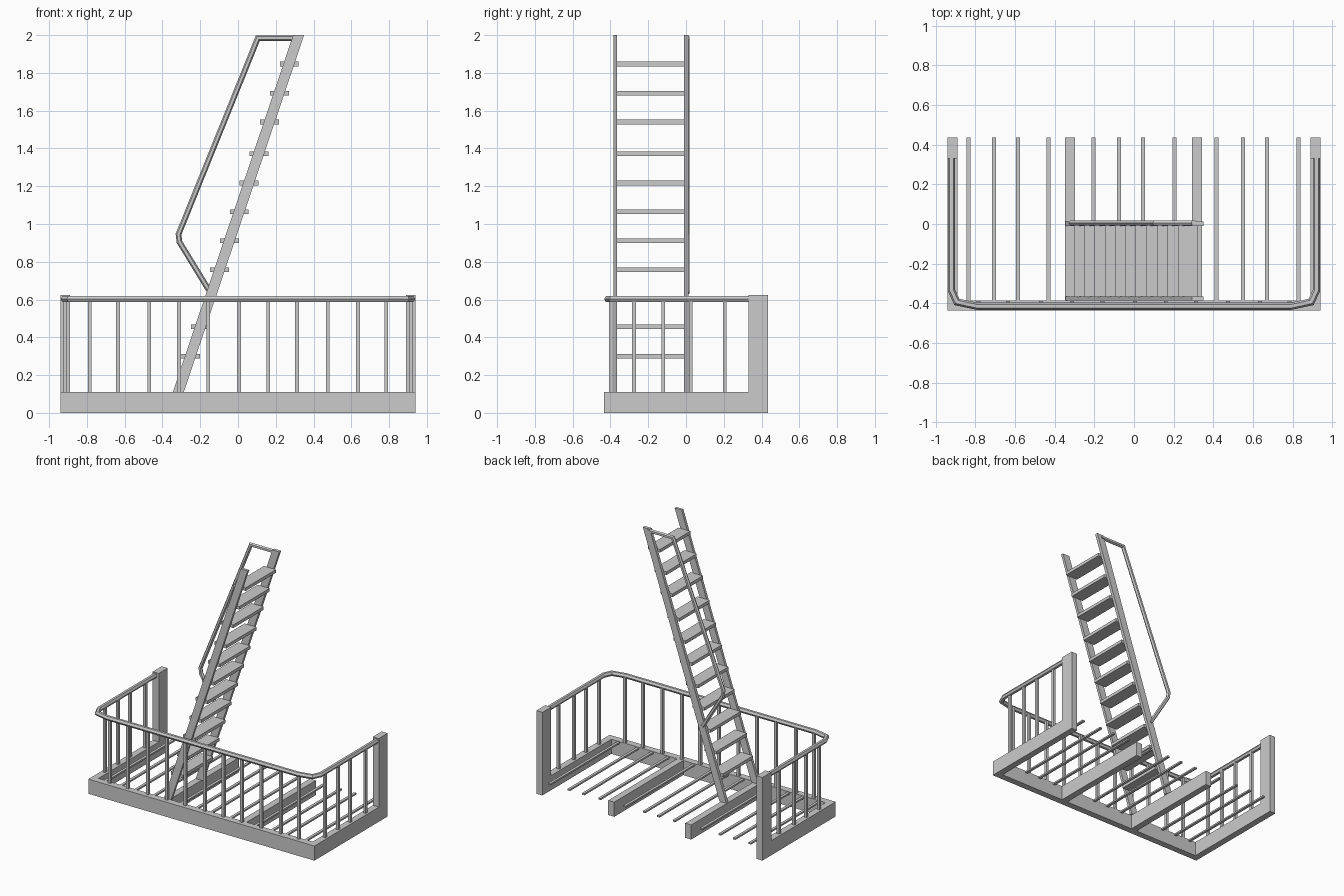
import bpy
import math
from mathutils import Vector

if "Cube" in bpy.data.objects:
    bpy.data.objects.remove(bpy.data.objects["Cube"])


def make_mesh(name, verts, faces):
    me = bpy.data.meshes.new(name)
    me.from_pydata(verts, [], faces)
    me.update()
    ob = bpy.data.objects.new(name, me)
    bpy.context.collection.objects.link(ob)
    return ob


def prism(name, profile, y0, y1):
    """Extrude an xz profile (counter-clockwise seen from the front) along y."""
    n = len(profile)
    verts = [(x, y, z) for y in (y0, y1) for x, z in profile]
    faces = [tuple(range(n)), tuple(range(2 * n - 1, n - 1, -1))]
    faces += [(i, i + n, (i + 1) % n + n, (i + 1) % n) for i in range(n)]
    return make_mesh(name, verts, faces)


def box(name, x, y, z):
    return prism(name, [(x[0], z[0]), (x[1], z[0]), (x[1], z[1]), (x[0], z[1])], *y)


def tube(name, points, normal, radius, sides=6):
    """Sweep a polygon section along a planar path with mitred corners."""
    pts, n = [Vector(p) for p in points], Vector(normal)
    verts, faces = [], []
    for i, p in enumerate(pts):
        a = (p - pts[i - 1]).normalized() if i else (pts[1] - p).normalized()
        b = (pts[i + 1] - p).normalized() if i < len(pts) - 1 else a
        t = (a + b).normalized()
        side = t.cross(n) / t.dot(a)
        for k in range(sides):
            ang = 2 * math.pi * k / sides
            verts.append(p + radius * (side * math.cos(ang) + n * math.sin(ang)))
    for i in range(len(pts) - 1):
        for k in range(sides):
            q, r = i * sides, (k + 1) % sides
            faces.append((q + k, q + r, q + sides + r, q + sides + k))
    last = (len(pts) - 1) * sides
    faces += [tuple(range(sides - 1, -1, -1)), tuple(range(last, last + sides))]
    return make_mesh(name, verts, faces)


W, D, H = 0.94, 0.435, 0.11

# Platform frame
box("front_beam", (-W, W), (-D, -0.385), (0, H))
for s, label in ((-1, "left"), (1, "right")):
    xs = sorted((s * W, s * 0.89))
    box(label + "_side_beam", xs, (-0.385, 0.33), (0, H))
    box(label + "_wall_post", xs, (0.33, D), (0, 0.625))
    # Side balusters
    for y in (-0.275, -0.12, 0.025, 0.205):
        box(label + "_baluster", (s * 0.915 - 0.01, s * 0.915 + 0.01),
            (y - 0.01, y + 0.01), (H, 0.6))
for x in (-0.323, 0.317):
    box("cross_beam", (x - 0.025, x + 0.025), (-0.385, D), (0, H))

# Floor slats
for x in (-0.835, -0.705, -0.585, -0.43, -0.205, -0.075, 0.045, 0.205,
          0.415, 0.55, 0.67, 0.83):
    box("floor_slat", (x - 0.01, x + 0.01), (-0.39, D), (0.095, 0.107))

# Front balusters
for x in (-0.785, -0.635, -0.47, -0.312, -0.158, 0.005, 0.16, 0.312,
          0.475, 0.635, 0.785):
    box("front_baluster", (x - 0.01, x + 0.01), (-0.408, -0.388), (H, 0.6))

# Guard rail around three sides
half = [(0.92, 0.34), (0.92, -0.335), (0.893, -0.393), (0.79, -0.415)]
path = [(-x, y, 0.602) for x, y in half] + [(x, y, 0.602) for x, y in reversed(half)]
tube("guard_rail", path, (0, 0, 1), 0.018)

# Ladder stringers
lean = [(-0.345, H), (-0.287, H), (0.35, 2.0), (0.292, 2.0)]
prism("front_stringer", lean, -0.385, -0.365)
prism("back_stringer", lean, -0.01, 0.013)

# Ladder treads
for z in (0.30, 0.455, 0.605, 0.757, 0.912, 1.065, 1.217, 1.372, 1.54, 1.692, 1.847):
    x = -0.316 + (z - H) * 0.338
    box("tread", (x - 0.05, x + 0.05), (-0.367, -0.008), (z - 0.012, z + 0.012))

# Ladder handrail
tube("ladder_handrail",
     [(x, 0.005, z) for x, z in ((-0.145, 0.635), (-0.31, 0.905), (-0.315, 0.945),
                                 (0.105, 1.984), (0.31, 1.984))],
     (0, 1, 0), 0.015)
